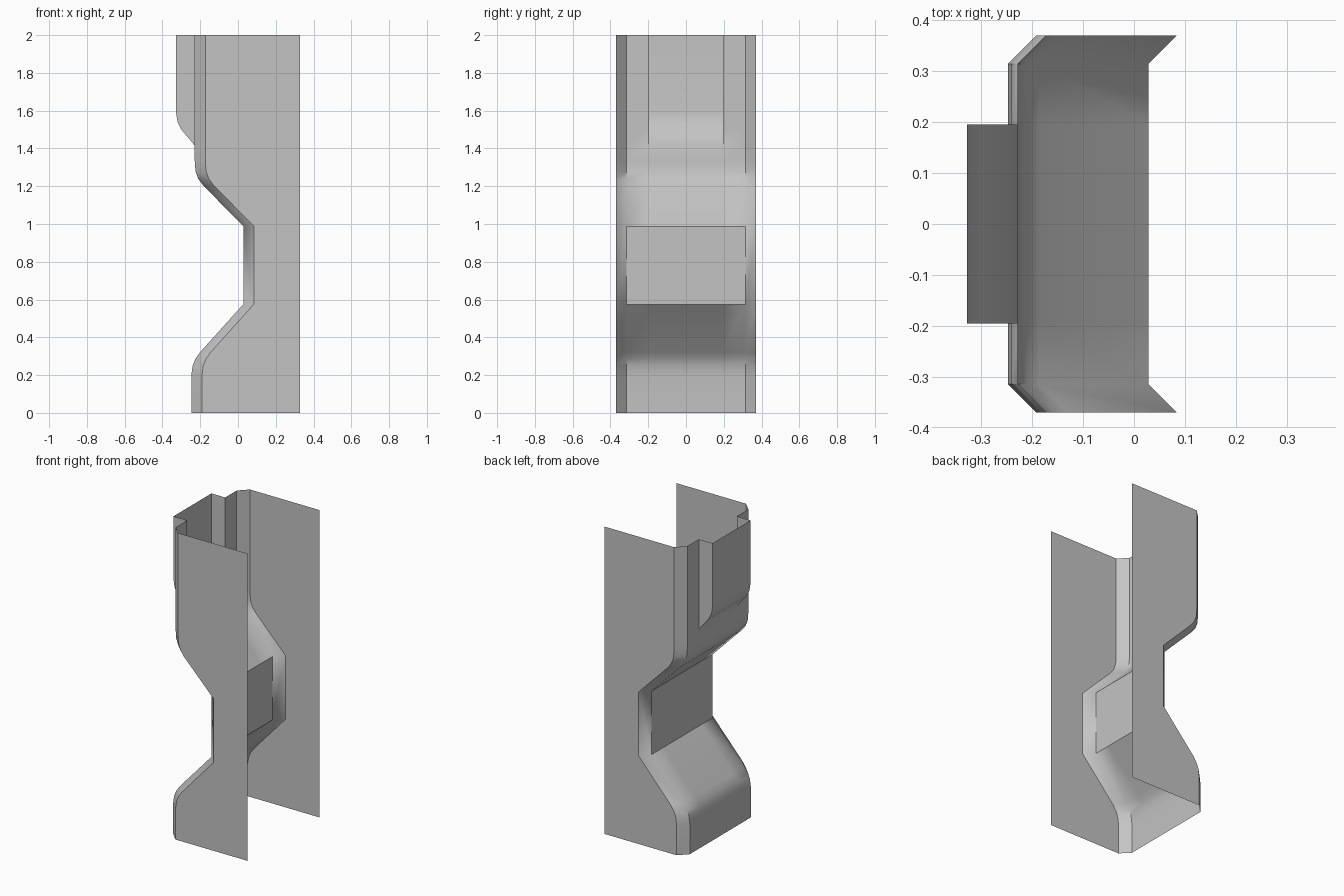
import bpy, bmesh, math

if "Cube" in bpy.data.objects:
    bpy.data.objects.remove(bpy.data.objects["Cube"])

DEPTH_X, HALF_Y, CHAMFER, BUMP_Y = 0.327, 0.37, 0.056, 0.195

# Wall profile rows: (z, x of wall, x of raised centre band)
ROWS = [
    (0.0, -0.247, -0.247), (0.2, -0.247, -0.247), (0.25, -0.240, -0.240),
    (0.285, -0.226, -0.226), (0.32, -0.202, -0.202),
    (0.575, 0.028, 0.028), (0.988, 0.028, 0.028),
    (1.205, -0.185, -0.185), (1.24, -0.211, -0.211),
    (1.28, -0.225, -0.225), (1.33, -0.229, -0.229), (1.415, -0.229, -0.229),
    (1.5, -0.229, -0.300), (1.54, -0.229, -0.320),
    (1.59, -0.229, -0.328), (2.0, -0.229, -0.328),
]


def half_section(wall, band):
    """Cross-section from the side plate's free edge to the centre band."""
    return [(DEPTH_X, -HALF_Y), (wall + CHAMFER, -HALF_Y),
            (wall, -HALF_Y + CHAMFER), (wall, -BUMP_Y), (band, -BUMP_Y)]


# Folded sheet: side plates, chamfers, wall and raised band in one skin
bm = bmesh.new()
grid = []
for z, wall, band in ROWS:
    half = half_section(wall, band)
    section = half + [(x, -y) for x, y in reversed(half)]
    grid.append([bm.verts.new((x, y, z)) for x, y in section])
for low, high in zip(grid, grid[1:]):
    for i in range(len(low) - 1):
        bm.faces.new((low[i], high[i], high[i + 1], low[i + 1]))

# Close up the band's sides where it lies flush with the wall
bmesh.ops.remove_doubles(bm, verts=bm.verts[:], dist=0.0005)

mesh = bpy.data.meshes.new("folded_panel")
bm.to_mesh(mesh)
bm.free()
panel = bpy.data.objects.new("folded_panel", mesh)
bpy.context.collection.objects.link(panel)

grey = bpy.data.materials.new("plain grey")
grey.diffuse_color = (0.55, 0.55, 0.55, 1)
grey.use_nodes = True
grey.node_tree.nodes["Principled BSDF"].inputs["Base Color"].default_value = grey.diffuse_color
mesh.materials.append(grey)

bpy.context.view_layer.objects.active = panel
panel.select_set(True)
bpy.ops.object.shade_smooth_by_angle(angle=math.radians(40))
